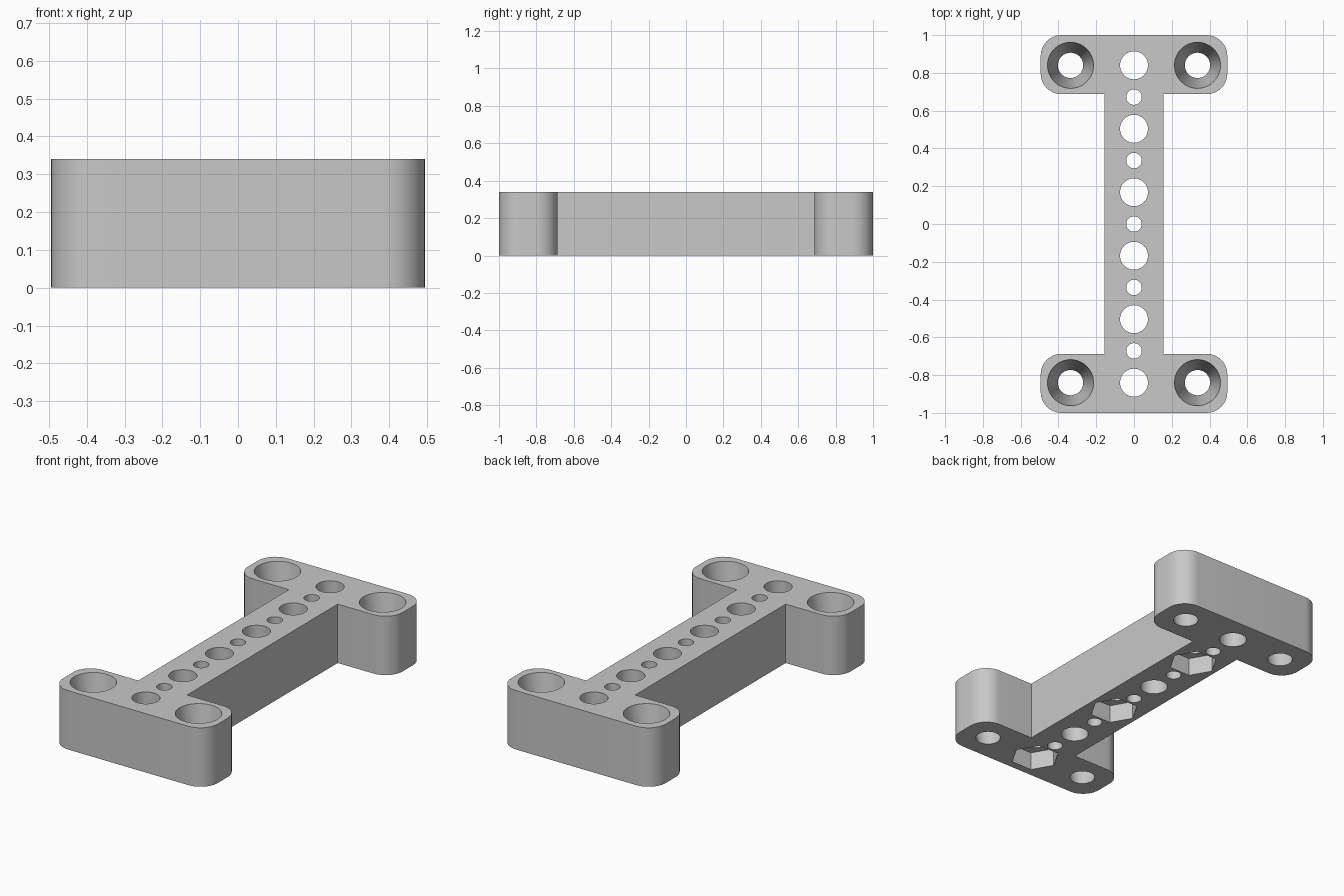
import bpy
import bmesh
from math import cos, sin, pi, radians

if "Cube" in bpy.data.objects:
    bpy.data.objects.remove(bpy.data.objects["Cube"], do_unlink=True)

HEIGHT = 0.34
HALF_W, HALF_L = 0.494, 1.0     # outer half sizes
BAR, FOOT = 0.156, 0.687        # bar half width, inner edge of the end plates
CORNER = 0.11
PITCH = 0.336

# Material
grey = bpy.data.materials.new("plain grey")
grey.use_nodes = True
colour = (0.58, 0.58, 0.58, 1)
grey.diffuse_color = colour
grey.node_tree.nodes["Principled BSDF"].inputs["Base Color"].default_value = colour


def arc(cx, cy, r, start, sweep, steps):
    return [(cx + r * cos(start + sweep * i / steps),
             cy + r * sin(start + sweep * i / steps)) for i in range(steps + 1)]


def loft(bm, lower, upper, z0, z1):
    """Closed solid between two matching counter-clockwise outlines."""
    a = [bm.verts.new((x, y, z0)) for x, y in lower]
    b = [bm.verts.new((x, y, z1)) for x, y in upper]
    bm.faces.new(a[::-1])
    bm.faces.new(b)
    n = len(a)
    for i in range(n):
        j = (i + 1) % n
        bm.faces.new((a[i], a[j], b[j], b[i]))


def plug(bm, x, y, r0, r1, z0, z1, sides):
    """Round or polygonal plug, first corner on +x."""
    rings = [arc(x, y, r, 0, 2 * pi, sides)[:-1] for r in (r0, r1)]
    loft(bm, rings[0], rings[1], z0, z1)


def finish(bm, name):
    mesh = bpy.data.meshes.new(name)
    bm.to_mesh(mesh)
    bm.free()
    mesh.materials.append(grey)
    obj = bpy.data.objects.new(name, mesh)
    bpy.context.collection.objects.link(obj)
    return obj


# I-shaped body: one quarter outline, mirrored around
quarter = [(BAR, FOOT)]
quarter += arc(HALF_W - CORNER, FOOT + CORNER, CORNER, -pi / 2, pi / 2, 12)
quarter += arc(HALF_W - CORNER, HALF_L - CORNER, CORNER, 0, pi / 2, 12)
outline = quarter + [(-x, y) for x, y in quarter[::-1]]
outline += [(-x, -y) for x, y in outline]
bm = bmesh.new()
loft(bm, outline, outline, 0, HEIGHT)
body = finish(bm, "mounting_bracket")

# Round holes along the bar, large and small in turn
holes = bmesh.new()
EDGE = 0.02
for i in range(11):
    r = 0.074 if i % 2 == 0 else 0.041
    plug(holes, 0, (i - 5) * PITCH / 2, r, r, -EDGE, HEIGHT + EDGE, 48)

# Tapered screw holes in the end plates
TOP_R, LOW_R = 0.122, 0.067
extra = (TOP_R - LOW_R) * EDGE / HEIGHT
for x in (-PITCH, PITCH):
    for y in (-2.5 * PITCH, 2.5 * PITCH):
        plug(holes, x, y, LOW_R - extra, TOP_R + extra, -EDGE, HEIGHT + EDGE, 48)

# Hexagonal nut pockets underneath every second large hole
pockets = bmesh.new()
for k in (-2.5, -0.5, 1.5):
    plug(pockets, 0, k * PITCH, 0.132, 0.132, -EDGE, 0.105, 6)

cutters = [finish(pockets, "nut_pocket_cutter"), finish(holes, "hole_cutter")]
bpy.ops.object.select_all(action="DESELECT")
body.select_set(True)
bpy.context.view_layer.objects.active = body
for cutter in cutters:
    cutter.hide_render = True
    mod = body.modifiers.new("cut", "BOOLEAN")
    mod.operation = "DIFFERENCE"
    mod.solver = "EXACT"
    mod.object = cutter
    bpy.ops.object.modifier_apply(modifier=mod.name)
    bpy.data.objects.remove(cutter, do_unlink=True)

bpy.ops.object.shade_smooth_by_angle(angle=radians(30))
